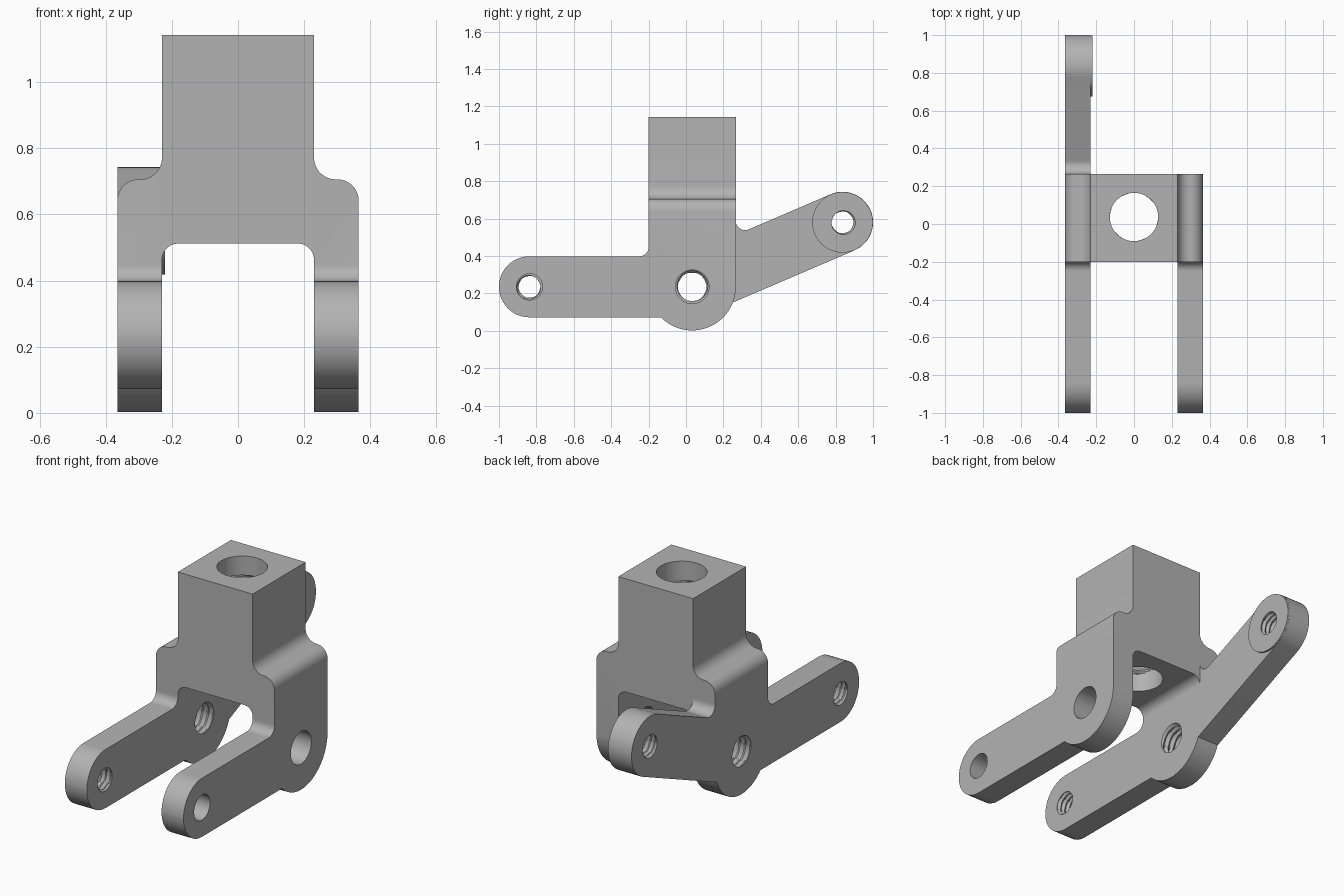
import bpy, bmesh, math
from mathutils import Vector, Matrix

cube = bpy.data.objects.get("Cube")
if cube:
    bpy.data.objects.remove(cube, do_unlink=True)

metal = bpy.data.materials.new("grey_metal")
metal.use_nodes = True
GREY = (0.45, 0.45, 0.45, 1)
metal.diffuse_color = GREY
metal.node_tree.nodes["Principled BSDF"].inputs["Base Color"].default_value = GREY


def rounded(corners, steps=12):
    """Turn (a, b, radius) corners into an outline with tangent arcs."""
    out = []
    for i, (a, b, r) in enumerate(corners):
        p = Vector((a, b))
        if r == 0:
            out.append(p)
            continue
        u = (Vector(corners[i - 1][:2]) - p).normalized()
        v = (Vector(corners[(i + 1) % len(corners)][:2]) - p).normalized()
        half = u.angle(v) / 2
        centre = p + (u + v).normalized() * r / math.sin(half)
        start = p + u * r / math.tan(half) - centre
        end = p + v * r / math.tan(half) - centre
        sweep = math.pi - 2 * half
        for k in range(steps + 1):
            t = k / steps
            out.append(centre + (start * math.sin((1 - t) * sweep)
                                 + end * math.sin(t * sweep)) / math.sin(sweep))
    return out


def finish(name, bm):
    bmesh.ops.recalc_face_normals(bm, faces=bm.faces)
    mesh = bpy.data.meshes.new(name)
    bm.to_mesh(mesh)
    bm.free()
    mesh.materials.append(metal)
    obj = bpy.data.objects.new(name, mesh)
    bpy.context.collection.objects.link(obj)
    return obj


def prism(name, outline, axis, lo, hi):
    """Extrude an outline along x (outline in y, z) or y (outline in x, z)."""
    bm = bmesh.new()
    place = (lambda p: (lo, p[0], p[1])) if axis == "x" else (lambda p: (p[0], lo, p[1]))
    face = bm.faces.new([bm.verts.new(place(p)) for p in outline])
    new = bmesh.ops.extrude_face_region(bm, geom=[face])["geom"]
    shift = Vector((hi - lo, 0, 0)) if axis == "x" else Vector((0, hi - lo, 0))
    bmesh.ops.translate(bm, vec=shift, verts=[g for g in new if isinstance(g, bmesh.types.BMVert)])
    return finish(name, bm)


def bore(name, base, axis, length, minor, major, pitch, rim, margin, segs=48):
    """Helical bore cutter; equal minor and major radii give a plain hole."""
    bm = bmesh.new()
    plain = minor == major
    count = 1 if plain else round(length / pitch * 6)
    rings = []
    for i in range(count + 1):
        t = length * i / count
        ring = []
        for k in range(segs):
            turn = k / segs
            wave = abs(2 * ((t / pitch - turn) % 1) - 1)
            r = minor + (major - minor) * wave
            if t < margin or t > length - margin:
                r = rim
            ang = turn * math.tau
            ring.append(bm.verts.new((r * math.cos(ang), r * math.sin(ang), t)))
        rings.append(ring)
    for low, high in zip(rings, rings[1:]):
        for k in range(segs):
            n = (k + 1) % segs
            bm.faces.new((low[k], low[n], high[n], high[k]))
    bm.faces.new(rings[0])
    bm.faces.new(rings[-1])
    bmesh.ops.triangulate(bm, faces=bm.faces)
    turn = Matrix.Rotation(math.pi / 2, 4, "Y") if axis == "x" else Matrix()
    bmesh.ops.transform(bm, matrix=Matrix.Translation(base) @ turn, verts=bm.verts)
    return finish(name, bm)


def boolean(target, tool, operation):
    mod = target.modifiers.new(operation, "BOOLEAN")
    mod.object, mod.operation, mod.solver = tool, operation, "EXACT"
    tool.hide_render = True
    bpy.context.view_layer.objects.active = target
    bpy.ops.object.modifier_apply(modifier=mod.name)
    bpy.data.objects.remove(tool, do_unlink=True)


HUB = Vector((0.033, 0.235))
FRONT = Vector((-0.837, 0.235))
REAR = Vector((0.837, 0.58))
R_HUB, R_ARM = 0.233, 0.163
IN, OUT, TOP, BACK = 0.23, 0.365, 1.142, 0.266

# Fork body: front outline crossed with side outline
half = rounded([(IN, 1.3, 0), (IN, 0.706, 0.065), (OUT, 0.706, 0.065),
                (OUT, -0.1, 0), (IN, -0.1, 0), (IN, 0.512, 0.05), (0, 0.512, 0)])[:-1]
# the helper corner on the centre line only sets the arc direction
body = prism("clevis_bracket", half + [Vector((-p.x, p.y)) for p in reversed(half)], "y", -1.2, 1.2)

low = HUB.y - R_ARM
side = rounded([(BACK, TOP, 0), (-0.2, TOP, 0), (-0.2, HUB.y + R_ARM, 0.05),
                (-1, HUB.y + R_ARM, R_ARM - 0.0005), (-1, low, R_ARM - 0.0005), (-0.3, low, 0)])
first = math.pi + math.asin(R_ARM / R_HUB)
for k in range(33):
    ang = first + (math.tau - first) * k / 32
    side.append(HUB + R_HUB * Vector((math.cos(ang), math.sin(ang))))
boolean(body, prism("side_outline", side, "x", -0.6, 0.6), "INTERSECT")

# Rear lever on one cheek, blended into the body
d = (REAR - HUB).normalized()
n = Vector((-d.y, d.x))
tip_low, tip_high = REAR + (d - n) * R_ARM, REAR + (d + n) * R_ARM
heel = HUB - n * R_ARM
joint = tip_high + d * ((BACK - tip_high.x) / d.x)
r_tip = R_ARM - 0.0005
lever = rounded([(*heel, 0), (*tip_low, r_tip), (*tip_high, r_tip), (*joint, 0.05),
                 (BACK, 0.62, 0), (0.1, 0.62, 0)])
boolean(body, prism("rear_lever", lever, "x", -OUT, -IN), "UNION")

# Raised boss at the lever tip
boss = bore("lever_boss", (-0.3, *REAR), "x", 0.08, R_ARM - 0.001, R_ARM - 0.001, 1, R_ARM - 0.001, 0, 64)
boolean(body, boss, "UNION")

# Plain holes in one cheek, threaded holes in the other
for spot, minor, major, pitch in ((HUB, 0.075, 0.09, 0.034), (FRONT, 0.057, 0.07, 0.028)):
    boolean(body, bore("plain_hole", (0.15, *spot), "x", 0.3, major, major, 1, major, 0), "DIFFERENCE")
    boolean(body, bore("threaded_hole", (-0.45, *spot), "x", 0.3, minor, major, pitch, major, 0), "DIFFERENCE")
boolean(body, bore("lever_hole", (-0.45, *REAR), "x", 0.3, 0.057, 0.07, 0.028, 0.07, 0), "DIFFERENCE")

# Threaded socket from the top down into the fork slot
boolean(body, bore("threaded_socket", (0, 0.037, 0.45), "z", 0.75, 0.127, 0.148, 0.043, 0.128, 0.17),
        "DIFFERENCE")

bpy.ops.object.select_all(action="DESELECT")
body.select_set(True)
bpy.context.view_layer.objects.active = body
bpy.ops.object.shade_smooth_by_angle(angle=math.radians(25))
